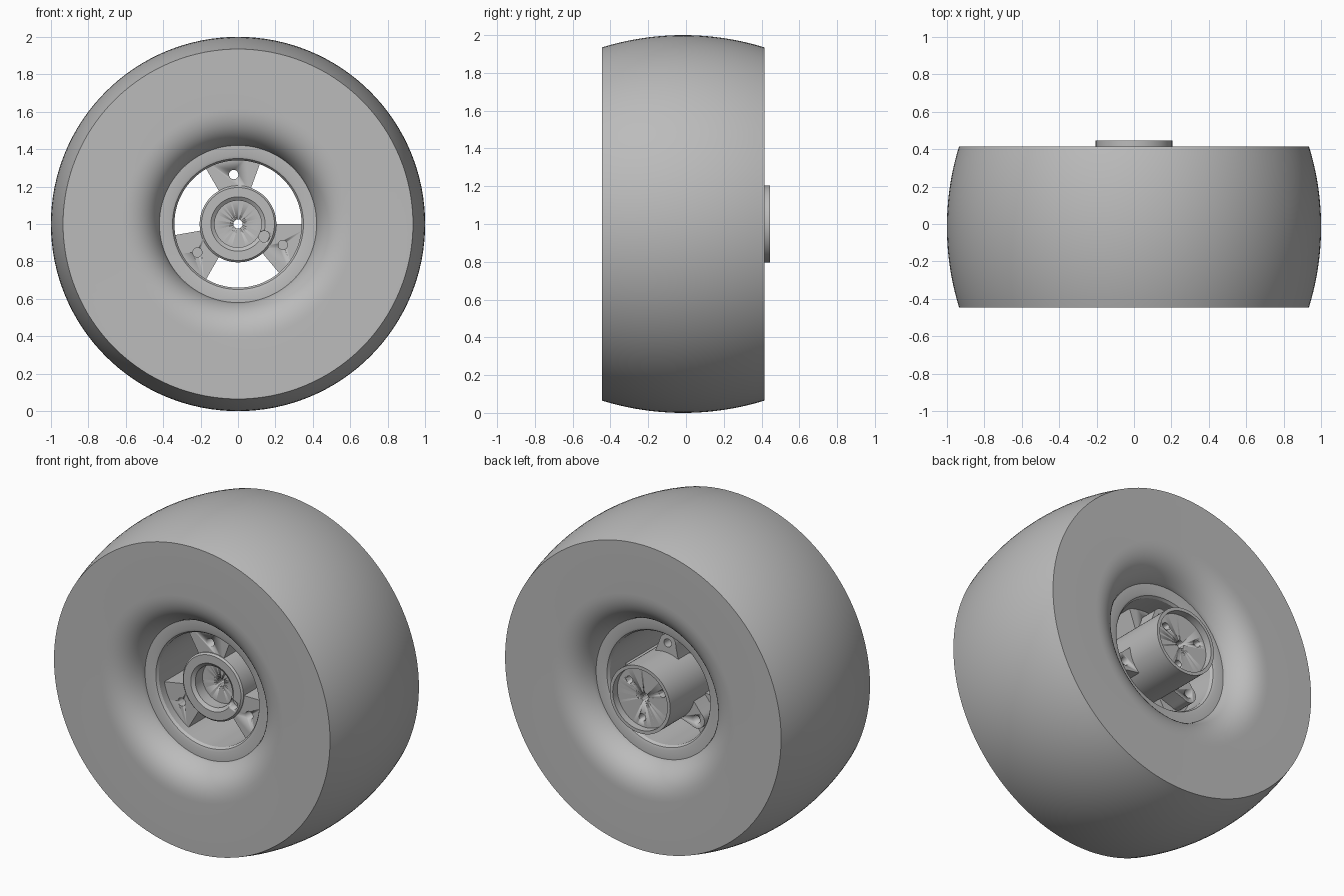
import bpy, bmesh
from math import sin, cos, pi, radians, sqrt

cube = bpy.data.objects.get("Cube")
if cube:
    bpy.data.objects.remove(cube, do_unlink=True)

grey = bpy.data.materials.new("plain_grey")
grey.use_nodes = True
tone = (0.5, 0.5, 0.5, 1)
grey.diffuse_color = tone
grey.node_tree.nodes["Principled BSDF"].inputs["Base Color"].default_value = tone

FRONT, BACK = -0.445, 0.415
ANGLES = [radians(a) for a in (95, 215, 335)]


def finish(name, bm, angle=30):
    bmesh.ops.recalc_face_normals(bm, faces=bm.faces)
    mesh = bpy.data.meshes.new(name)
    bm.to_mesh(mesh)
    bm.free()
    obj = bpy.data.objects.new(name, mesh)
    bpy.context.collection.objects.link(obj)
    obj.location.z = 1
    mesh.materials.append(grey)
    bpy.ops.object.select_all(action='DESELECT')
    obj.select_set(True)
    bpy.context.view_layer.objects.active = obj
    bpy.ops.object.shade_smooth_by_angle(angle=radians(angle))
    return obj


def lathe(name, profile, steps=96, closed=True):
    """Spin (radius, y) points about the y axis."""
    bm = bmesh.new()
    verts = [bm.verts.new((r, y, 0)) for r, y in profile]
    edges = [bm.edges.new(p) for p in zip(verts, verts[1:])]
    if closed:
        edges.append(bm.edges.new((verts[-1], verts[0])))
    bmesh.ops.spin(bm, geom=verts + edges, cent=(0, 0, 0), axis=(0, 1, 0),
                   angle=2 * pi, steps=steps, use_merge=True)
    bmesh.ops.remove_doubles(bm, verts=bm.verts, dist=0.0001)
    return finish(name, bm)


def prism(name, outline, y0, y1):
    """Extrude an (x, z) outline along y."""
    bm = bmesh.new()
    face = bm.faces.new([bm.verts.new((x, y0, z)) for x, z in outline])
    moved = bmesh.ops.extrude_face_region(bm, geom=[face])["geom"]
    bmesh.ops.translate(bm, vec=(0, y1 - y0, 0),
                        verts=[v for v in moved if isinstance(v, bmesh.types.BMVert)])
    return finish(name, bm)


def polar(r, a):
    return r * cos(a), r * sin(a)


def disc(cx, cz, r, n=24):
    return [(cx + r * cos(2 * pi * i / n), cz + r * sin(2 * pi * i / n)) for i in range(n)]


def drill(obj, x, z, r, y0, y1):
    cutter = prism("drill_cutter", disc(x, z, r), y0, y1)
    cutter.hide_render = True
    mod = obj.modifiers.new("hole", 'BOOLEAN')
    mod.operation, mod.solver, mod.object = 'DIFFERENCE', 'EXACT', cutter
    bpy.context.view_layer.objects.active = obj
    bpy.ops.object.modifier_apply(modifier=mod.name)
    bpy.data.objects.remove(cutter, do_unlink=True)


# Tyre: barrel tread, flat sidewalls, rounded funnels down to the rim
def funnel(y_face, y_rim, n=12):
    pts = []
    for i in range(n + 1):
        t = i / n
        a, b, c = (1 - t) ** 2, 2 * t * (1 - t), t * t
        pts.append((0.62 * a + 0.47 * b + 0.42 * c, y_face * (a + b) + y_rim * c))
    return pts


mid, half, drop = (FRONT + BACK) / 2, (BACK - FRONT) / 2, 0.065
R = (half ** 2 + drop ** 2) / (2 * drop)
tread = []
for i in range(21):
    u = half * (i / 10 - 1)
    tread.append((1 - R + sqrt(R * R - u * u), mid + u))
lathe("tyre", tread + funnel(BACK, 0.27) + funnel(FRONT, -0.30)[::-1], 128)

# Rim sleeve with softened lips
lathe("rim", [(0.42, -0.30), (0.365, -0.30), (0.35, -0.295), (0.34, -0.28),
              (0.34, 0.25), (0.35, 0.265), (0.365, 0.27), (0.42, 0.27)])

# Hub barrel: stepped bore at the front, shallow recess at the back
hub = lathe("hub", [(0, -0.165), (0.125, -0.165), (0.125, -0.235), (0.145, -0.25),
                    (0.195, -0.25), (0.205, -0.24), (0.205, 0.445), (0.185, 0.445),
                    (0.185, 0.40), (0, 0.40)], 72, closed=False)
drill(hub, 0, 0, 0.025, -0.5, 0.6)
drill(hub, 0.14, -0.067, 0.03, -0.4, -0.20)
for k in range(3):
    x, z = polar(0.13, radians(37 + 120 * k))
    drill(hub, x, z, 0.022, 0.35, 0.6)

for k, a in enumerate(ANGLES):
    hx, hz = polar(0.265, a)
    # Spoke: thick sector between hub and rim
    w = radians(25)
    steps = [w * (i / 6 - 1) for i in range(13)]
    sector = [polar(0.36, a + s) for s in steps] + [polar(0.18, a + s) for s in steps[::-1]]
    spoke = prism(f"spoke_{k + 1}", sector, -0.235, 0.10)
    # Mounting ear: rounded tab behind the spoke
    tip = [(hx + 0.055 * cos(a + t), hz + 0.055 * sin(a + t))
           for t in (pi * (i / 12 - 0.5) for i in range(13))]
    root = [polar(0.19, a + radians(26)), polar(0.19, a - radians(26))]
    ear = prism(f"mounting_ear_{k + 1}", tip + root, 0.09, 0.21)
    # The top fastener hole runs through, the others are blind
    through = k == 0
    drill(spoke, hx, hz, 0.025, -0.4, 0.3 if through else -0.15)
    drill(ear, hx, hz, 0.025, -0.1 if through else 0.15, 0.4)
